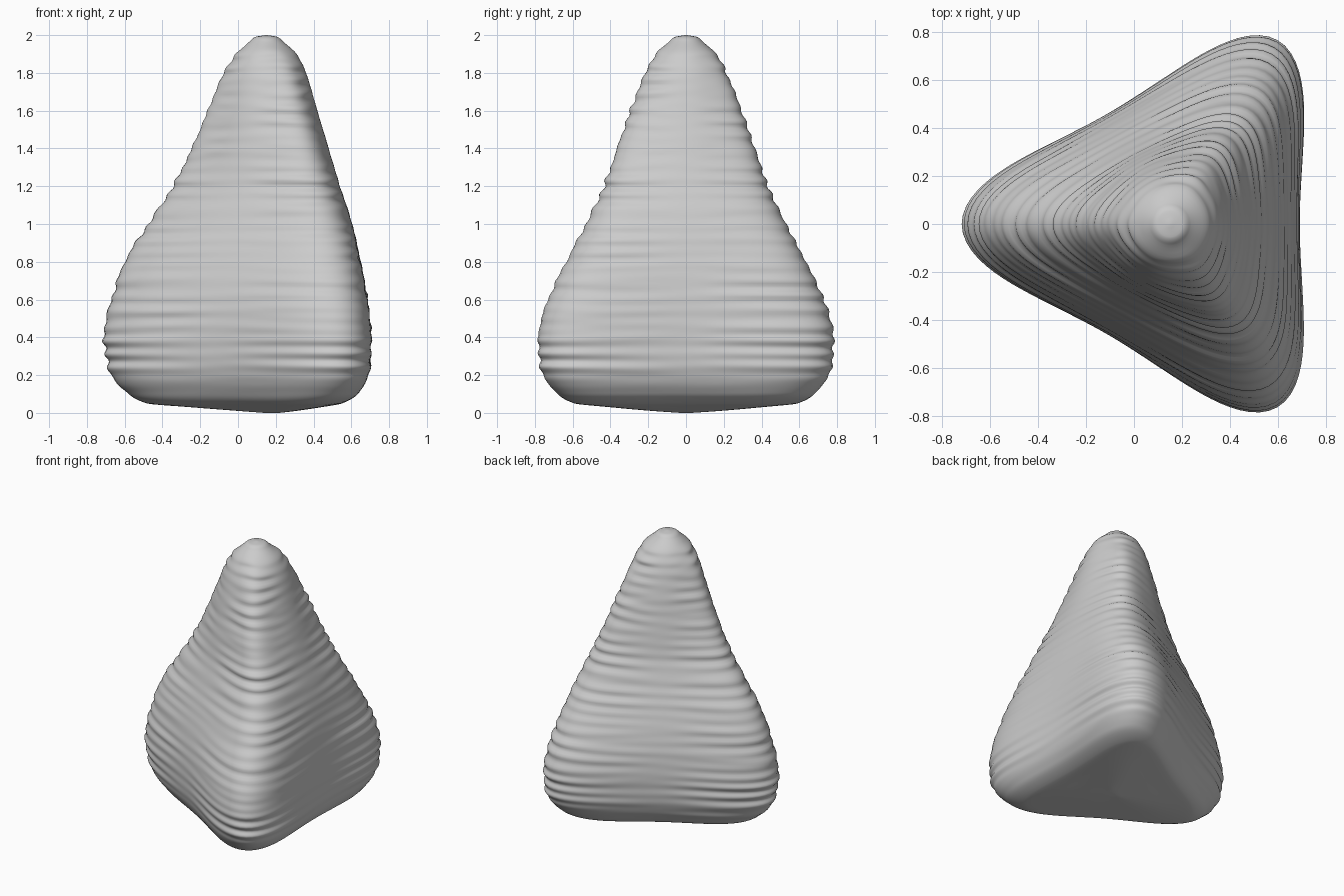
import bpy, bmesh, math, random

if "Cube" in bpy.data.objects:
    bpy.data.objects.remove(bpy.data.objects["Cube"])

random.seed(11)

# Body levels: z, left x, right x, half width in y, triangularity, side hollow
LEVELS = [
    (0.000, 0.14, 0.22, 0.03, 1.0, 0.02),
    (0.012, -0.02, 0.32, 0.20, 1.0, 0.02),
    (0.030, -0.25, 0.44, 0.40, 1.0, 0.02),
    (0.050, -0.48, 0.55, 0.59, 1.0, 0.02),
    (0.100, -0.58, 0.635, 0.68, 1.0, 0.02),
    (0.200, -0.67, 0.69, 0.755, 1.0, 0.02),
    (0.300, -0.70, 0.705, 0.78, 1.0, 0.02),
    (0.420, -0.71, 0.705, 0.78, 1.0, 0.02),
    (0.600, -0.67, 0.685, 0.73, 0.95, 0.015),
    (0.800, -0.60, 0.65, 0.635, 0.9, 0.01),
    (1.000, -0.475, 0.605, 0.53, 0.8, 0.01),
    (1.200, -0.345, 0.54, 0.435, 0.7, 0.01),
    (1.400, -0.245, 0.48, 0.365, 0.6, 0.0),
    (1.600, -0.16, 0.42, 0.295, 0.45, 0.0),
    (1.800, -0.075, 0.36, 0.215, 0.25, 0.0),
    (1.900, -0.01, 0.31, 0.16, 0.1, 0.0),
    (1.965, 0.06, 0.24, 0.09, 0.0, 0.0),
    (1.990, 0.09, 0.21, 0.06, 0.0, 0.0),
    (2.000, 0.145, 0.155, 0.005, 0.0, 0.0),
]
SIDES = 144
STEPS = 14
P = 2.9  # corner sharpness


def lerp_level(i, t):
    """Monotone cubic blend between level i and i + 1, parametrised by height."""
    a, b = LEVELS[i], LEVELS[i + 1]
    p, n = LEVELS[max(i - 1, 0)], LEVELS[min(i + 2, len(LEVELS) - 1)]
    dz = b[0] - a[0]
    out = [a[0] + dz * t]

    def slope(s0, s1):
        return 0 if s0 * s1 <= 0 else 2 * s0 * s1 / (s0 + s1)

    for k in range(1, 6):
        s = (b[k] - a[k]) / dz
        s0 = (a[k] - p[k]) / (a[0] - p[0]) if i > 0 else s
        s1 = (n[k] - b[k]) / (n[0] - b[0]) if i + 2 < len(LEVELS) else s
        m0, m1 = slope(s0, s) * dz, slope(s, s1) * dz
        out.append((2*t**3 - 3*t*t + 1) * a[k] + (t**3 - 2*t*t + t) * m0
                   + (3*t*t - 2*t**3) * b[k] + (t**3 - t*t) * m1)
    return out


# Layered ripples: random waves running mostly up the height
WAVES = [(random.uniform(30, 115), random.uniform(0, 6.28),
          random.choice([1, 2, 3]), random.uniform(0, 6.28))
         for _ in range(9)]


def ripple(z, ang):
    """Ripple depth, strong on the corners and faint on the flat sides."""
    fade = min(1, max(0, (z - 0.08) / 0.12)) * min(1, max(0, (1.98 - z) / 0.1))
    corner = 0.6 - 0.4 * math.cos(3 * ang)
    total = sum(math.sin(f * z + ph + 1.0 * math.sin(n * ang + q))
                for f, ph, n, q in WAVES)
    return 0.0019 * fade * corner * total


def ring(level):
    """Rounded triangle fitted to the left, right and side extents."""
    z, left, right, half, tri, hollow = level
    pts = []
    for j in range(SIDES):
        a = 2 * math.pi * j / SIDES
        s = sum(max(math.cos(a - k * 2 * math.pi / 3), 0) ** P for k in range(3))
        r = (1 + (s ** (-1 / P) - 1) * tri) * (1 - hollow * math.cos(3 * a))
        pts.append((r * math.cos(a), r * math.sin(a), a))
    x0, x1 = min(p[0] for p in pts), max(p[0] for p in pts)
    y1 = max(p[1] for p in pts)
    result = []
    for x, y, a in pts:
        d = ripple(z, a)
        result.append((left + (x - x0) / (x1 - x0) * (right - left) + d * math.cos(a),
                       y / y1 * half + d * math.sin(a), z))
    return result


# Loft the rings into one closed body
bm = bmesh.new()
rings = []
for i in range(len(LEVELS) - 1):
    steps = STEPS if LEVELS[i + 1][0] - LEVELS[i][0] > 0.09 else 5
    for k in range(steps):
        rings.append([bm.verts.new(p) for p in ring(lerp_level(i, k / steps))])
rings.append([bm.verts.new(p) for p in ring(LEVELS[-1])])
for lo, hi in zip(rings, rings[1:]):
    for j in range(SIDES):
        n = (j + 1) % SIDES
        bm.faces.new((lo[j], lo[n], hi[n], hi[j]))
bm.faces.new(rings[0][::-1])
bm.faces.new(rings[-1])
for f in bm.faces:
    f.smooth = True
mesh = bpy.data.meshes.new("rounded_pyramid")
bm.to_mesh(mesh)
bm.free()
body = bpy.data.objects.new("rounded_pyramid", mesh)
bpy.context.collection.objects.link(body)
